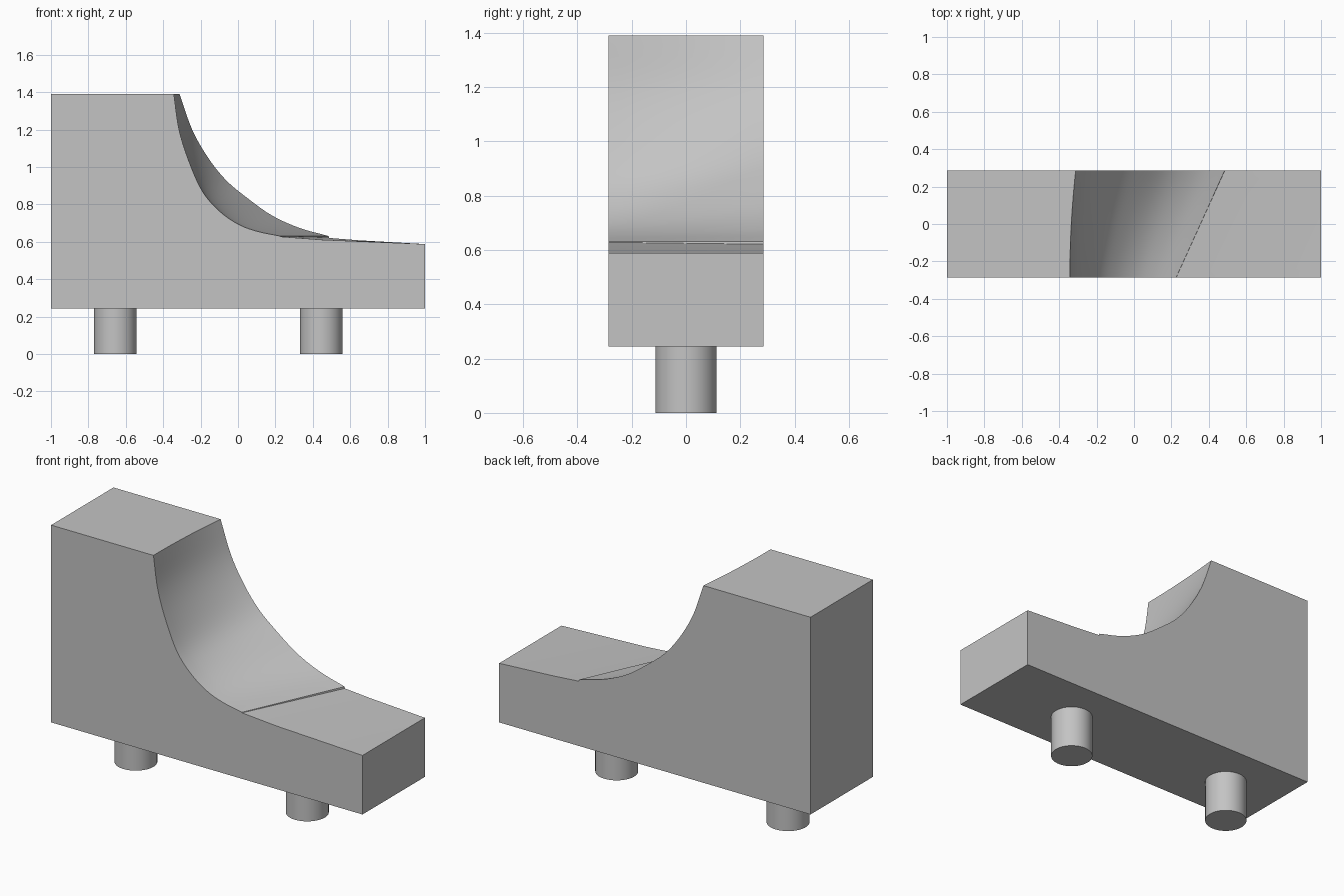
import bpy, bmesh, math
from mathutils import Vector

cube = bpy.data.objects.get("Cube")
if cube:
    bpy.data.objects.remove(cube, do_unlink=True)

# Single flat colour
grey = bpy.data.materials.new("plain grey")
grey.use_nodes = True
colour = (0.55, 0.55, 0.55, 1)
grey.diffuse_color = colour
grey.node_tree.nodes["Principled BSDF"].inputs["Base Color"].default_value = colour

BOTTOM, TOP, HALF = 0.245, 1.39, 0.286
TOE = 0.588
ROWS, STEPS = 12, 5


def spline(points):
    """Smooth curve through the points."""
    p = [Vector(q) for q in points]
    p = [2 * p[0] - p[1]] + p + [2 * p[-1] - p[-2]]
    out = []
    for a, b, c, d in zip(p, p[1:], p[2:], p[3:]):
        for i in range(STEPS):
            t = i / STEPS
            out.append(0.5 * (2 * b + (c - a) * t + (2 * a - 5 * b + 4 * c - d) * t * t
                              + (3 * b - a - 3 * c + d) * t ** 3))
    return out + [p[-2]]


def finish(obj):
    obj.data.materials.append(grey)
    bpy.ops.object.select_all(action='DESELECT')
    obj.select_set(True)
    bpy.context.view_layer.objects.active = obj
    bpy.ops.object.shade_smooth_by_angle(angle=math.radians(25))


# Scooped curve on the front and back sides, each followed by a shallow ramp
front = spline([(-.343, TOP), (-.315, 1.2), (-.262, 1.03), (-.19, .87),
                (-.1, .765), (0, .695), (.1, .657), (.225, .631)])
back = spline([(-.312, TOP), (-.245, 1.2), (-.16, 1.05), (-.067, .933),
               (.04, .842), (.18, .742), (.33, .674), (.485, .631)])
front_ramp = [Vector(q) for q in [(.226, .628), (.45, .611), (1, TOE)]]
back_ramp = [Vector(q) for q in [(.486, .621), (.65, .608), (1, TOE)]]


def section(t):
    """Closed outline of the body at depth t, 0 at the front and 1 at the back."""
    n = len(front) - 1
    pts = [f.lerp(b, t ** (2 - i / n)) for i, (f, b) in enumerate(zip(front, back))]
    pts += [f.lerp(b, t) for f, b in zip(front_ramp, back_ramp)]
    return pts + [Vector(q) for q in [(1, BOTTOM), (-1, BOTTOM), (-1, TOP)]]


# Body lofted from front to back
bm = bmesh.new()
rows = []
for r in range(ROWS + 1):
    t = r / ROWS
    rows.append([bm.verts.new((p.x, HALF * (2 * t - 1), p.y)) for p in section(t)])
for a, b in zip(rows, rows[1:]):
    for i in range(len(a)):
        k = (i + 1) % len(a)
        bm.faces.new((a[i], a[k], b[k], b[i]))
bm.faces.new(rows[0])
bm.faces.new(rows[-1])
bmesh.ops.recalc_face_normals(bm, faces=bm.faces[:])
mesh = bpy.data.meshes.new("body")
bm.to_mesh(mesh)
bm.free()
body = bpy.data.objects.new("body", mesh)
bpy.context.collection.objects.link(body)
finish(body)

# Round pegs underneath
for name, x in (("right_peg", -0.656), ("left_peg", 0.445)):
    bpy.ops.mesh.primitive_cylinder_add(vertices=64, radius=0.113, depth=BOTTOM,
                                        location=(x, 0, BOTTOM / 2))
    peg = bpy.context.object
    peg.name = name
    finish(peg)
